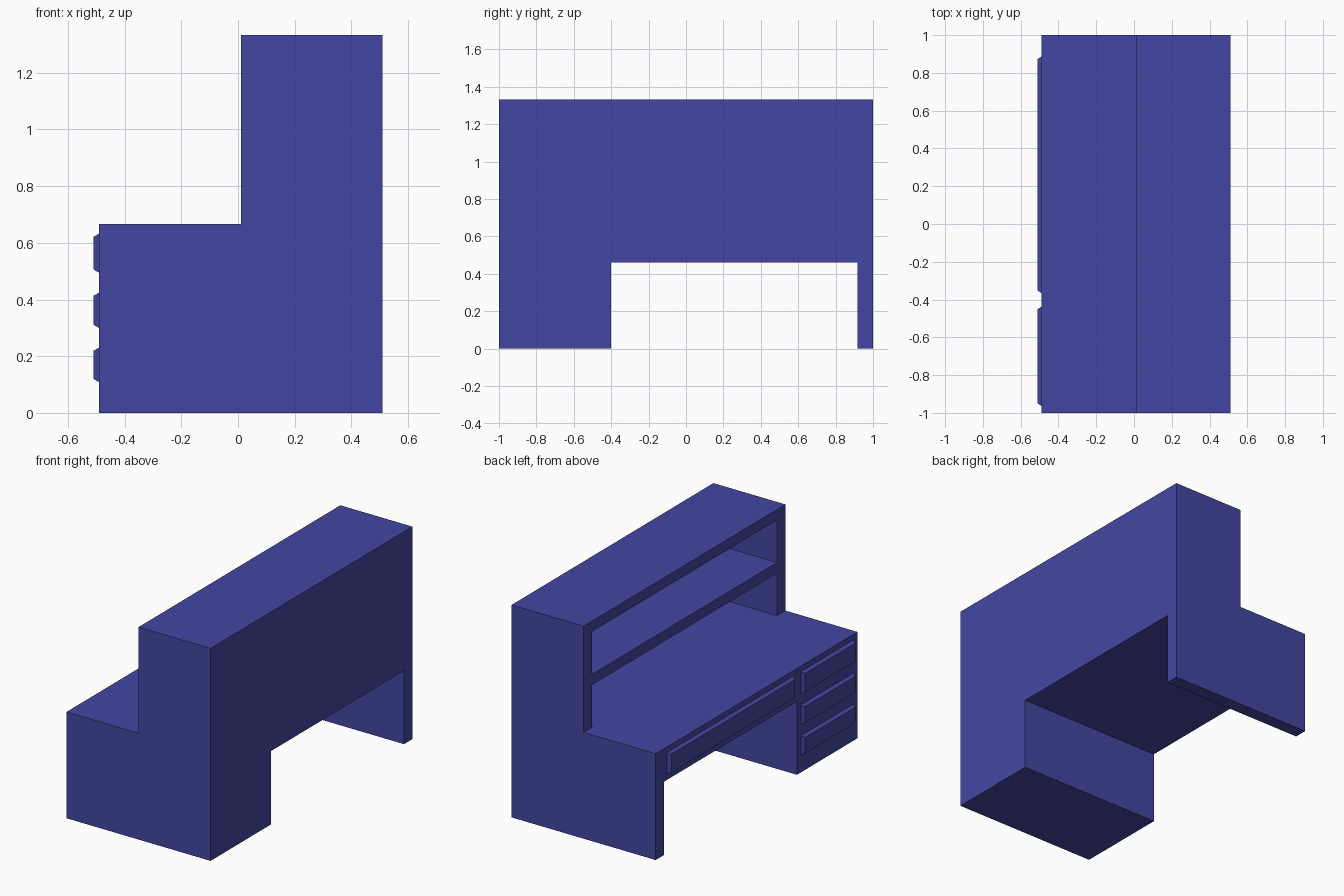
import bpy, bmesh
from mathutils import Vector

if "Cube" in bpy.data.objects:
    bpy.data.objects.remove(bpy.data.objects["Cube"])

blue = bpy.data.materials.new("blue_paint")
blue.diffuse_color = (0.058, 0.062, 0.36, 1)
blue.use_nodes = True
blue.node_tree.nodes["Principled BSDF"].inputs["Base Color"].default_value = blue.diffuse_color


def make_object(name, bm):
    bmesh.ops.recalc_face_normals(bm, faces=bm.faces)
    me = bpy.data.meshes.new(name)
    bm.to_mesh(me)
    bm.free()
    me.materials.append(blue)
    ob = bpy.data.objects.new(name, me)
    bpy.context.collection.objects.link(ob)
    return ob


def box(name, x, y, z):
    bm = bmesh.new()
    bmesh.ops.create_cube(bm, size=1)
    for v in bm.verts:
        v.co = Vector(r[0] if c < 0 else r[1] for c, r in zip(v.co, (x, y, z)))
    return make_object(name, bm)


def drawer_front(name, y, z):
    """Raised panel whose front face is inset to give a chamfered edge."""
    ob = box(name, (-0.51, -0.489), y, z)
    cy, cz = sum(y) / 2, sum(z) / 2
    for v in ob.data.vertices:
        if v.co.x < -0.5:
            v.co.y += 0.014 if v.co.y < cy else -0.014
            v.co.z += 0.012 if v.co.z < cz else -0.012
    return ob


# Desk body: L-shaped side profile swept across the width
profile = [(-0.49, 0), (0.51, 0), (0.51, 1.333), (0.01, 1.333), (0.01, 0.667), (-0.49, 0.667)]
bm = bmesh.new()
face = bm.faces.new([bm.verts.new((x, -1, z)) for x, z in profile])
swept = bmesh.ops.extrude_face_region(bm, geom=[face], use_keep_orig=True)
bmesh.ops.translate(bm, vec=(0, 2, 0),
                    verts=[e for e in swept["geom"] if isinstance(e, bmesh.types.BMVert)])
desk = make_object("desk_body", bm)

# Openings: kneehole right through, two shelf bays with a closed back
cuts = {
    "kneehole": ((-0.8, 0.8), (-0.40, 0.917), (-0.3, 0.46)),
    "lower_bay": ((-0.1, 0.43), (-0.917, 0.917), (0.667, 0.933)),
    "upper_bay": ((-0.1, 0.43), (-0.917, 0.917), (1.0, 1.267)),
}
for name, dims in cuts.items():
    cutter = box(name + "_cutter", *dims)
    cutter.hide_render = True
    cutter.hide_viewport = True
    mod = desk.modifiers.new(name, "BOOLEAN")
    mod.operation = "DIFFERENCE"
    mod.solver = "EXACT"
    mod.object = cutter

# Drawer fronts: one wide above the kneehole, three stacked in the pedestal
drawer_front("wide_drawer", (-0.367, 0.887), (0.494, 0.633))
for i, z in enumerate([(0.494, 0.633), (0.299, 0.425), (0.108, 0.231)]):
    drawer_front(f"pedestal_drawer_{i + 1}", (-0.964, -0.437), z)
